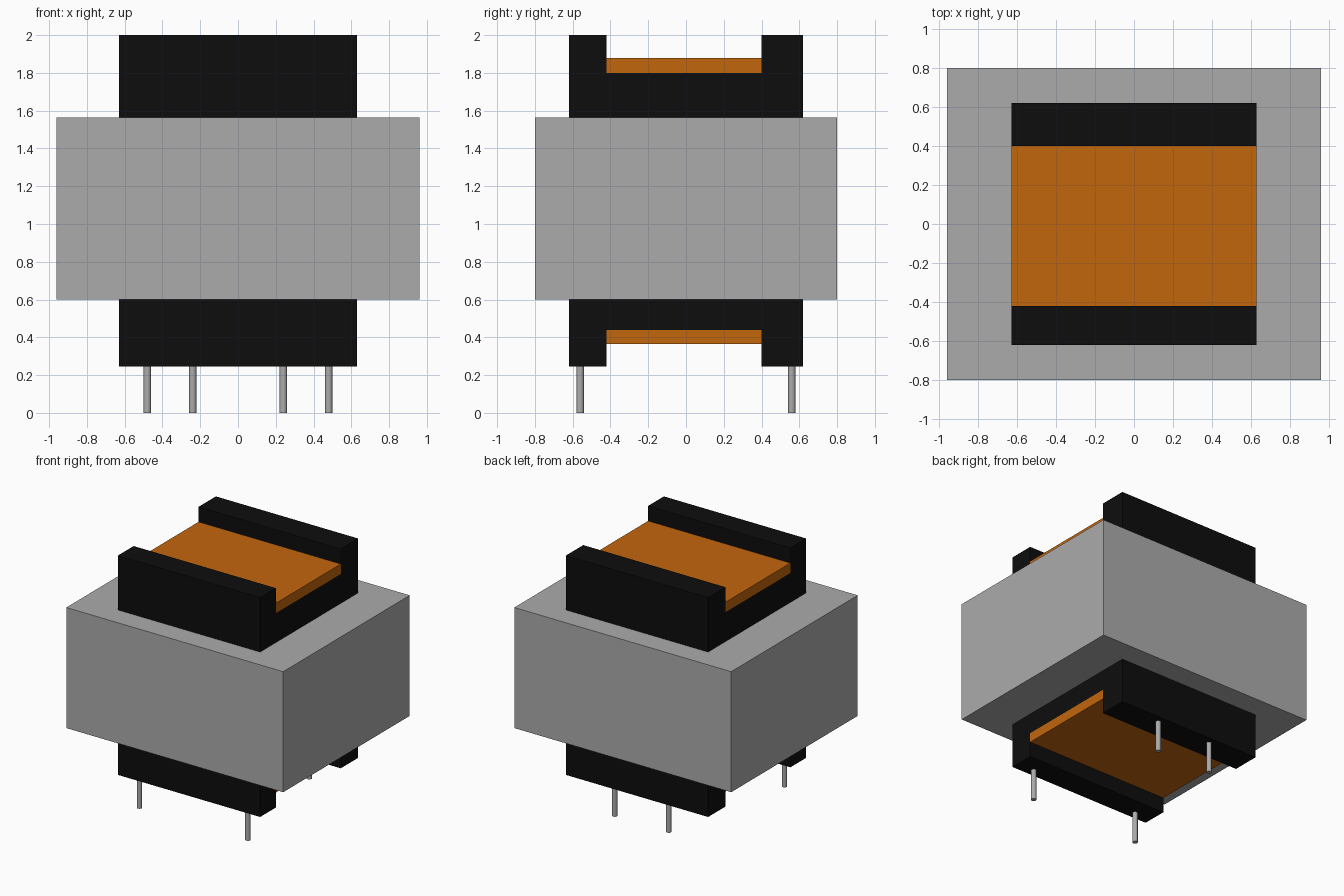
import bpy
import bmesh
from mathutils import Vector

cube = bpy.data.objects.get("Cube")
if cube:
    bpy.data.objects.remove(cube, do_unlink=True)


def material(name, rgb):
    mat = bpy.data.materials.new(name)
    mat.use_nodes = True
    color = (*rgb, 1.0)
    mat.diffuse_color = color
    mat.node_tree.nodes["Principled BSDF"].inputs["Base Color"].default_value = color
    return mat


grey = material("grey metal", (0.41, 0.41, 0.41))
black = material("black plastic", (0.004, 0.004, 0.004))
copper = material("copper orange", (0.54, 0.133, 0.004))


def finish(bm, name, mat):
    bmesh.ops.recalc_face_normals(bm, faces=bm.faces)
    mesh = bpy.data.meshes.new(name)
    bm.to_mesh(mesh)
    bm.free()
    mesh.materials.append(mat)
    obj = bpy.data.objects.new(name, mesh)
    bpy.context.collection.objects.link(obj)
    return obj


def extrude_along_x(name, profile, half_width, mat):
    """Extrude a (y, z) outline symmetrically along x."""
    bm = bmesh.new()
    face = bm.faces.new([bm.verts.new((-half_width, y, z)) for y, z in profile])
    result = bmesh.ops.extrude_face_region(bm, geom=[face])
    moved = [g for g in result["geom"] if isinstance(g, bmesh.types.BMVert)]
    bmesh.ops.translate(bm, verts=moved, vec=Vector((2 * half_width, 0, 0)))
    return finish(bm, name, mat)


def rectangle(y0, y1, z0, z1):
    return [(y0, z0), (y1, z0), (y1, z1), (y0, z1)]


# Core block
extrude_along_x("core", rectangle(-0.8, 0.8, 0.6, 1.565), 0.96, grey)

# Bobbin with an H-shaped end outline
outer, slot_front, slot_back = 0.62, -0.42, 0.4
bottom, slot_low, slot_high, top = 0.245, 0.44, 1.8, 2.0
extrude_along_x("bobbin", [
    (-outer, bottom), (slot_front, bottom), (slot_front, slot_low),
    (slot_back, slot_low), (slot_back, bottom), (outer, bottom),
    (outer, top), (slot_back, top), (slot_back, slot_high),
    (slot_front, slot_high), (slot_front, top), (-outer, top),
], 0.63, black)

# Winding layers lying in the upper and lower slots
for name, z0, z1 in (("upper_winding", slot_high, 1.88),
                     ("lower_winding", 0.365, slot_low)):
    extrude_along_x(name, rectangle(slot_front, slot_back, z0, z1), 0.63, copper)

# Pins: wide pair at the front, narrow pair at the back
pin_height = 0.27
for row, y, spread in (("front", -0.56, 0.48), ("back", 0.56, 0.24)):
    for side, sign in (("left", 1), ("right", -1)):
        bpy.ops.mesh.primitive_cylinder_add(
            vertices=12, radius=0.02, depth=pin_height,
            location=(sign * spread, y, pin_height / 2))
        pin = bpy.context.object
        pin.name = f"{row}_{side}_pin"
        pin.data.materials.append(grey)
        bpy.ops.object.shade_smooth_by_angle()
